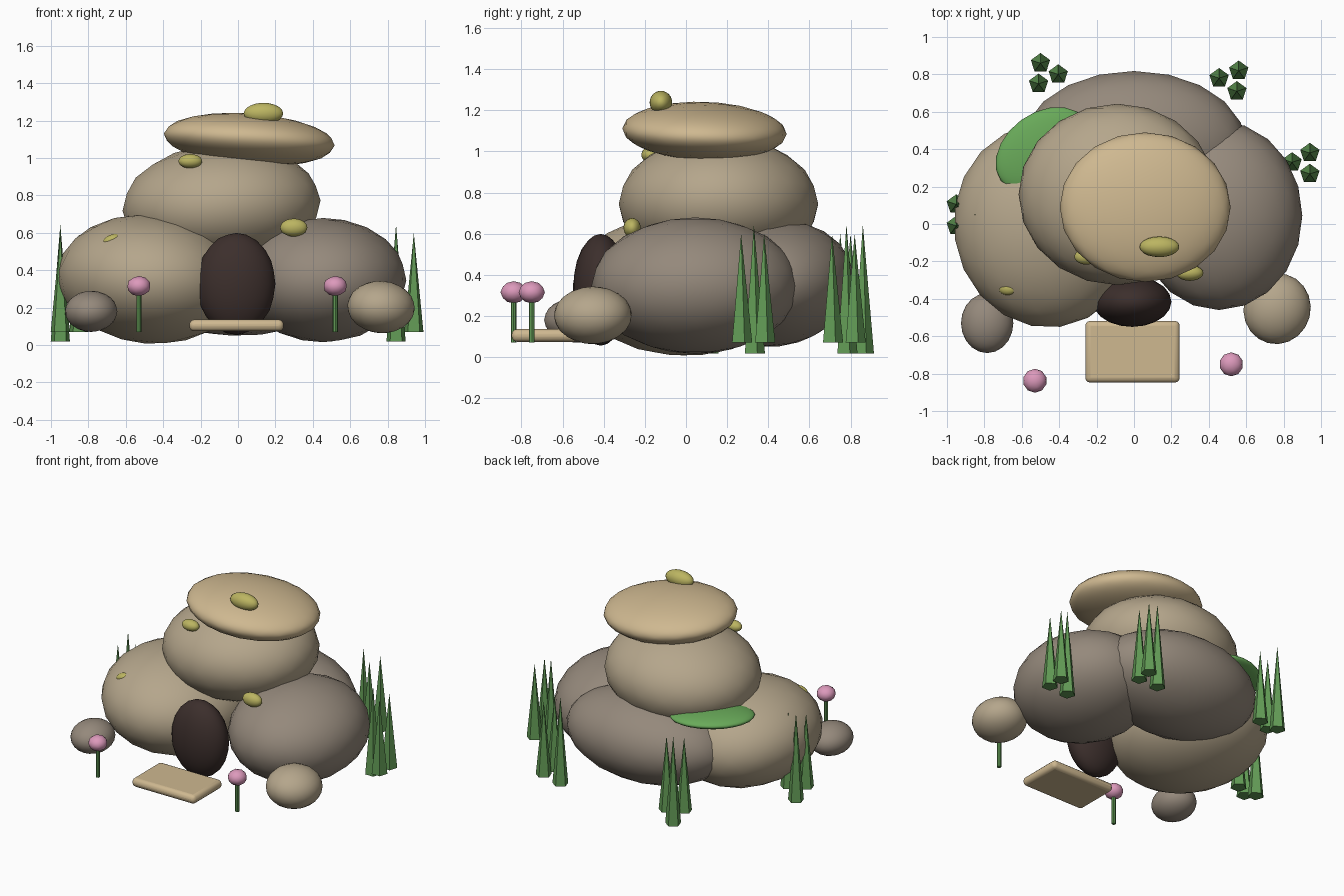
import bpy
from math import radians

if "Cube" in bpy.data.objects:
    bpy.data.objects.remove(bpy.data.objects["Cube"])


def material(name, r, g, b):
    m = bpy.data.materials.new(name)
    m.diffuse_color = (r, g, b, 1)
    m.use_nodes = True
    m.node_tree.nodes["Principled BSDF"].inputs["Base Color"].default_value = m.diffuse_color
    return m


TAN = material("tan_stone", 0.46, 0.38, 0.26)
GREY = material("grey_stone", 0.30, 0.25, 0.20)
SAND = material("sand_stone", 0.62, 0.48, 0.28)
DARK = material("cave_dark", 0.045, 0.028, 0.025)
LICHEN = material("lichen", 0.50, 0.46, 0.12)
MOSS = material("moss", 0.14, 0.40, 0.10)
GRASS = material("grass", 0.12, 0.32, 0.09)
PINK = material("petal_pink", 0.72, 0.32, 0.50)


def finish(name, mat, smooth=True):
    ob = bpy.context.object
    ob.name = name
    ob.data.materials.append(mat)
    if smooth:
        bpy.ops.object.shade_smooth()
    return ob


def blob(name, loc, size, mat, rot=(0, 0, 0), sub=3):
    bpy.ops.mesh.primitive_ico_sphere_add(
        subdivisions=sub, radius=1, location=loc,
        rotation=[radians(a) for a in rot])
    bpy.context.object.scale = size
    return finish(name, mat)


# Main boulders
blob("left_boulder", (-0.47, -0.01, 0.352), (0.495, 0.545, 0.345), TAN, (0, 5, 8))
blob("right_boulder", (0.455, 0.045, 0.347), (0.445, 0.505, 0.332), GREY)
blob("back_boulder", (0.0, 0.42, 0.36), (0.60, 0.40, 0.31), GREY, (6, 0, 0))
blob("middle_boulder", (-0.088, 0.158, 0.745), (0.53, 0.485, 0.33), TAN, (0, -3, 0))
blob("cap_stone", (0.06, 0.09, 1.098), (0.458, 0.40, 0.14), SAND, (-2, 4, 0))

# Small stones in front
blob("small_stone_left", (-0.785, -0.53, 0.18), (0.14, 0.16, 0.11), GREY)
blob("small_stone_right", (0.765, -0.453, 0.203), (0.18, 0.19, 0.14), TAN, (0, 4, -15))

# Cave opening
blob("cave_opening", (-0.01, -0.415, 0.327), (0.21, 0.135, 0.272), DARK)

# Door step
bpy.ops.mesh.primitive_cube_add(size=1, location=(-0.008, -0.683, 0.105))
step = finish("door_step", SAND, False)
step.scale = (0.505, 0.33, 0.062)
bpy.ops.object.transform_apply(location=False, rotation=False, scale=True)
bevel = step.modifiers.new("round_edges", 'BEVEL')
bevel.width = 0.027
bevel.segments = 3
bpy.ops.object.shade_smooth_by_angle(angle=radians(40))

# Lichen and moss patches
blob("lichen_top", (0.136, -0.122, 1.238), (0.106, 0.055, 0.057), LICHEN)
blob("lichen_middle", (-0.255, -0.175, 0.983), (0.064, 0.042, 0.038), LICHEN)
blob("lichen_right", (0.298, -0.262, 0.628), (0.073, 0.042, 0.048), LICHEN)
blob("lichen_left", (-0.675, -0.345, 0.562), (0.05, 0.035, 0.028), LICHEN, (0, -20, 0))
blob("moss_patch", (-0.485, 0.395, 0.62), (0.28, 0.20, 0.05), MOSS, (0, 0, 36))

# Grass tufts: the first blade of each is the tall one
TUFTS = [
    [(-0.50, 0.86), (-0.405, 0.80), (-0.51, 0.75)],
    [(0.455, 0.78), (0.56, 0.82), (0.55, 0.71)],
    [(0.845, 0.33), (0.94, 0.38), (0.94, 0.268)],
    [(-0.95, 0.105), (-0.95, -0.01), (-0.85, 0.05)],
]
for t, tuft in enumerate(TUFTS):
    for b, (x, y) in enumerate(tuft):
        low, high = (0.018, 0.645) if b == 0 else (0.07, 0.60)
        bpy.ops.mesh.primitive_cone_add(
            vertices=5, radius1=0.054, radius2=0, depth=high - low,
            location=(x, y, (low + high) / 2))
        finish(f"grass_blade_{t}_{b}", GRASS, False)

# Flowers
for i, (x, y) in enumerate([(-0.53, -0.838), (0.52, -0.75)]):
    bpy.ops.mesh.primitive_cylinder_add(
        vertices=8, radius=0.014, depth=0.23, location=(x, y, 0.185))
    finish(f"flower_stem_{i}", GRASS, False)
    blob(f"flower_head_{i}", (x, y, 0.315), (0.064, 0.064, 0.054), PINK, sub=2)
